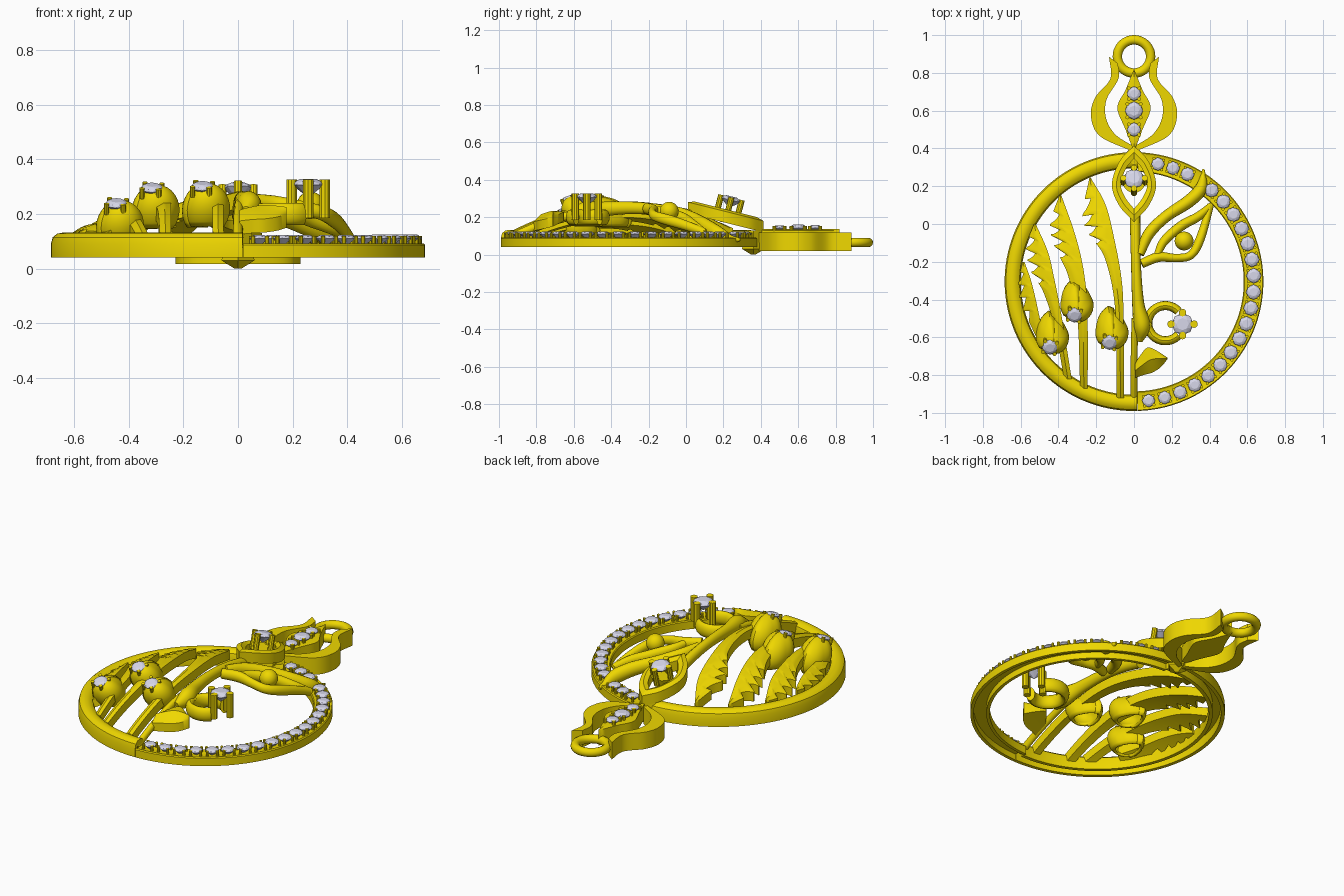
import bpy, bmesh, math
from mathutils import Vector, Matrix

if "Cube" in bpy.data.objects:
    bpy.data.objects.remove(bpy.data.objects["Cube"])

def material(name, col):
    m = bpy.data.materials.new(name)
    m.diffuse_color = col
    m.use_nodes = True
    m.node_tree.nodes["Principled BSDF"].inputs["Base Color"].default_value = m.diffuse_color
    return m
GOLD = material("gold", (0.86, 0.68, 0.0, 1))
STONE = material("stone", (0.68, 0.68, 0.82, 1))
CY = -0.305  # centre of the big hoop

def dome(x, y):
    return 0.11 + 0.17 * max(0, 1 - (x * x + (y - CY) ** 2) / 0.42)

def finish(bm, name, mat=GOLD, smooth=True):
    bmesh.ops.remove_doubles(bm, verts=bm.verts, dist=0.0004)
    bmesh.ops.recalc_face_normals(bm, faces=bm.faces)
    me = bpy.data.meshes.new(name)
    bm.to_mesh(me)
    bm.free()
    ob = bpy.data.objects.new(name, me)
    bpy.context.collection.objects.link(ob)
    me.materials.append(mat)
    if smooth:
        bpy.ops.object.select_all(action='DESELECT')
        ob.select_set(True)
        bpy.context.view_layer.objects.active = ob
        bpy.ops.object.shade_smooth_by_angle(angle=math.radians(35))
    return ob

def spline(pts, n):
    """Catmull-Rom resampling to n+1 points."""
    p = [Vector(q) for q in pts]
    p = [2 * p[0] - p[1]] + p + [2 * p[-1] - p[-2]]
    out = []
    for k in range(n + 1):
        u = k / n * (len(pts) - 1)
        i = min(int(u), len(pts) - 2)
        t = u - i
        a, b, c, d = p[i:i + 4]
        out.append(0.5 * (2 * b + (c - a) * t + (2 * a - 5 * b + 4 * c - d) * t * t
                          + (3 * b - a - 3 * c + d) * t ** 3))
    return out

def sweep(name, path, section, radii=None):
    """Carry a (side, up) section along a path."""
    bm, rows = bmesh.new(), []
    for i, p in enumerate(path):
        t = (path[min(i + 1, len(path) - 1)] - path[max(i - 1, 0)]).normalized()
        side = t.cross(Vector((0, 0, 1))).normalized()
        up, r = side.cross(t), radii[i] if radii else 1
        rows.append([bm.verts.new(p + side * s * r + up * u * r) for s, u in section])
    m = len(section)
    for a, b in zip(rows, rows[1:]):
        for j in range(m):
            bm.faces.new((a[j], a[(j + 1) % m], b[(j + 1) % m], b[j]))
    bm.faces.new(rows[0])
    bm.faces.new(rows[-1])
    return finish(bm, name)

OVAL = [(math.cos(a * math.tau / 16), 1.2 * math.sin(a * math.tau / 16)) for a in range(16)]

def strand(name, pts, drop=0.03, n=32):
    """Rounded wire through (x, y, radius) points, lying on the dome."""
    s = spline(pts, n)
    return sweep(name, [Vector((p.x, p.y, dome(p.x, p.y) - drop)) for p in s], OVAL, [p.z for p in s])

def plate(name, left, right, top, thick, n=30, crown=0.0, teeth=0, span=(0.2, 0.6), mirror=False):
    """Thick sheet between two edge curves; optional comb teeth on the left edge."""
    L, R, m = spline(left, n), spline(right, n), 6
    for i in range(n + 1):
        u = (i / n - span[0]) / (span[1] - span[0])
        if teeth and 0 <= u < 1:
            L[i] = L[i].lerp(R[i], 0.42 * max(0, 1 - 1.3 * ((u * teeth) % 1)) ** 0.7)
    bm = bmesh.new()
    for sx in ((1, -1) if mirror else (1,)):
        T, B = [], []
        for a, b in zip(L, R):
            q = [a.lerp(b, j / m) for j in range(m + 1)]
            z = [top(p.x, p.y) for p in q]
            T.append([bm.verts.new((p.x * sx, p.y, h + crown * (1 - abs(2 * j / m - 1))))
                      for j, (p, h) in enumerate(zip(q, z))])
            B.append([bm.verts.new((p.x * sx, p.y, h - thick)) for p, h in zip(q, z)])
        for i in range(n):
            for G in (T, B):
                for j in range(m):
                    bm.faces.new((G[i][j], G[i + 1][j], G[i + 1][j + 1], G[i][j + 1]))
            for j in (0, m):
                bm.faces.new((T[i][j], T[i + 1][j], B[i + 1][j], B[i][j]))
        for i in (0, n):
            for j in range(m):
                bm.faces.new((T[i][j], T[i][j + 1], B[i][j + 1], B[i][j]))
    return finish(bm, name)

# stones and their prongs collect in two shared meshes
gems, prongs = bmesh.new(), bmesh.new()

def gem(x, y, z, r, n_prong=4, pr=0.011, low=0.02, high=0.012, turn=0.0, tilt=0.0):
    M = Matrix.Translation((x, y, z)) @ Matrix.Rotation(tilt, 4, 'X')
    rings = []
    for rad, h, off in ((0.55, 0.34, 0), (0.85, 0.2, .5), (1, 0.03, 0), (1, -0.03, 0), (0.05, -0.8, 0)):
        rings.append([gems.verts.new(M @ Vector((rad * r * math.cos((k + off) * math.tau / 8),
                      rad * r * math.sin((k + off) * math.tau / 8), h * r))) for k in range(8)])
    gems.faces.new(rings[0])
    gems.faces.new(rings[-1])
    for i, (a, b) in enumerate(zip(rings, rings[1:])):
        for k in range(8):
            l = (k + 1) % 8
            if i == 0:
                fs = ((a[k], a[l], b[k]), (a[l], b[l], b[k]))
            elif i == 1:
                fs = ((a[k], b[k], b[l]), (a[k], b[l], a[l]))
            else:
                fs = ((a[k], a[l], b[l], b[k]),)
            for f in fs:
                gems.faces.new(f)
    for k in range(n_prong):
        a = turn + k * math.tau / n_prong
        P = M @ Matrix.Translation((r * 1.05 * math.cos(a), r * 1.05 * math.sin(a), (high - low) / 2))
        bmesh.ops.create_cone(prongs, cap_ends=True, segments=10, radius1=pr, radius2=pr,
                              depth=high + low, matrix=P)

# hoop: plain hollow half on the left, stone channel on the right
def arc(r, a0, a1, n=72):
    return [Vector((r * math.cos(a), CY + r * math.sin(a), 0)) for a in
            (math.radians(a0 + (a1 - a0) * k / n) for k in range(n + 1))]
half = [(.022, .04), (.043, .04), (.043, .09), (.036, .115), (.02, .128)]
sweep("hoop_plain_half", arc(0.642, 88, 271.5), half + [(0, .132)] + [(-s, u) for s, u in half[::-1]]
      + [(-.022, .095), (.022, .095)])
half = [(.034, .04), (.052, .04), (.052, .086), (.047, .092), (.034, .088)]
sweep("hoop_stone_half", arc(0.633, -88.5, 88), half + [(-s, u) for s, u in half[::-1]]
      + [(-.034, .076), (.034, .076)])
for d in [-83 + 7.8 * k for k in range(18)] + [63.5, 71, 78.5]:
    a = math.radians(d)
    r = 0.034 + 0.006 * math.cos(a)
    gem(0.635 * math.cos(a), CY + 0.635 * math.sin(a), 0.111, r, 4, 0.008, high=.008, turn=a + math.pi / 4)

# feathered fronds on the left
plate("frond_1", [(-.235, .25), (-.272, .05), (-.235, -.06), (-.155, -.18), (-.1, -.45), (-.092, -.92)],
      [(-.232, .25), (-.15, .1), (-.1, -.1), (-.065, -.3), (-.055, -.5), (-.052, -.92)],
      dome, .055, 80, .008, 4, (.12, .5))
plate("frond_2", [(-.392, .16), (-.445, 0), (-.42, -.12), (-.35, -.27), (-.3, -.5), (-.285, -.87)],
      [(-.388, .16), (-.32, -.03), (-.275, -.2), (-.25, -.38), (-.245, -.55), (-.245, -.87)],
      dome, .055, 80, .008, 4, (.12, .5))
plate("frond_3", [(-.53, 0), (-.57, -.12), (-.55, -.24), (-.48, -.36), (-.42, -.55), (-.37, -.82)],
      [(-.52, 0), (-.455, -.15), (-.42, -.3), (-.39, -.45), (-.365, -.6), (-.33, -.82)],
      dome, .05, 80, .008, 4, (.12, .55))
plate("frond_4", [(-.59, -.2), (-.61, -.3), (-.6, -.42), (-.55, -.53), (-.48, -.68)],
      [(-.58, -.2), (-.545, -.3), (-.52, -.4), (-.49, -.53), (-.44, -.66)],
      dome, .05, 64, .005, 4, (.15, .75))

# three hollow buds, each with an overlapping petal and a stone
def bud(name, x, y, zc, first=0, last=28, grow=1.0):
    bm, rows = bmesh.new(), []
    for i in range(11):
        ph = math.radians(-40 + 13 * i)
        row = []
        for k in range(first, last + 1):
            t = k * math.tau / 28
            r = (0.086 + 0.048 * max(0, 1 - abs((t + math.pi) % math.tau - math.pi) / 1.1) ** 1.3) \
                * math.cos(ph) * grow
            p = Matrix.Rotation(0.15, 2) @ Vector((r * math.sin(t), r * math.cos(t) - 0.03 * math.sin(ph)))
            row.append(bm.verts.new((x + p.x, y + p.y, zc + 0.097 * grow * math.sin(ph))))
        rows.append(row)
    for a, b in zip(rows, rows[1:]):
        for k in range(len(a) - 1):
            bm.faces.new((a[k], a[k + 1], b[k + 1], b[k]))
    ob = finish(bm, name)
    s = ob.modifiers.new("wall", 'SOLIDIFY')
    s.thickness = 0.014
    return ob

for i, (x, y, z) in enumerate([(-.115, -.575, .216), (-.3, -.43, .21), (-.43, -.6, .153)]):
    bud(f"bud_{i + 1}", x, y, z)
    bud(f"bud_petal_{i + 1}", x, y, z, -9, 1, 1.05)
    gem(x - .015, y - .052, z + .084, .042, 4, .01, .03, .01, .6, .35)

# central stem and the branches on the right
strand("lower_stem", [(0, -.95, .018), (0, -.75, .018), (.005, -.5, .018)])
strand("upper_stem", [(.03, -.62, .016), (.042, -.54, .045), (.022, -.42, .032), (.01, -.2, .026), (.005, .06, .028)])
strand("leaf_upper_vein", [(.03, -.16, .024), (.08, -.05, .03), (.17, .04, .03), (.29, .12, .034),
                           (.355, .19, .032), (.368, .29, .006)])
strand("leaf_lower_rim", [(.04, -.21, .024), (.13, -.175, .026), (.22, -.18, .022), (.3, -.165, .022),
                          (.35, -.08, .024), (.405, .1, .018)])
strand("leaf_inner_rim", [(.12, -.17, .018), (.16, -.09, .024), (.25, -.01, .026), (.34, .04, .024), (.41, .1, .016)])
bm = bmesh.new()
bmesh.ops.create_uvsphere(bm, u_segments=24, v_segments=14, radius=.05,
                          matrix=Matrix.Translation((.265, -.09, .232)))
finish(bm, "leaf_bead")
# small leaf at the foot of the stem
plate("small_leaf", [(.005, -.74), (.03, -.7), (.07, -.655), (.115, -.668), (.178, -.708)],
      [(.005, -.815), (.05, -.8), (.1, -.785), (.145, -.755), (.178, -.714)], dome, .05, 24, .025)
# open loop carrying the tall stone head, joined to the stem
loop = [Vector((.166 + .093 * math.cos(a), -.525 + .093 * math.sin(a), .2)) for a in
        (math.radians(42 + 276 * k / 36) for k in range(37))]
sweep("loop", loop, [(s * .024, u * .034) for s, u in OVAL])
sweep("loop_joint", [Vector((.03, -.54, .225)), Vector((.085, -.53, .205))], OVAL, [.03, .022])
gem(.257, -.53, .308, .058, 4, .02, .123, .018)

# tilted almond frame at the top of the hoop
plate("almond_frame", [(0, .415), (.075, .335), (.117, .21), (.08, .1), (0, .01)],
      [(0, .345), (.042, .295), (.07, .21), (.046, .14), (0, .08)],
      lambda x, y: .283 - .25 * y, .06, 32, .012, mirror=True)
gem(0, .24, .293, .054, 4, .016, .09, .013, tilt=-.25)
bm = bmesh.new()
bmesh.ops.create_cone(bm, cap_ends=True, segments=20, radius1=.04, radius2=.06, depth=.05,
                      matrix=Matrix.Translation((0, .225, .2)))
finish(bm, "almond_stone_seat")

# bail: lyre-shaped ribbons, stone-set lozenge, keel and hanging ring
plate("bail_ribbons", [(-.132, .885), (-.125, .77), (-.205, .67), (-.228, .57), (-.18, .465), (-.01, .385)],
      [(-.085, .85), (-.082, .77), (-.145, .66), (-.148, .56), (-.1, .475), (-.01, .415)],
      lambda x, y: .118, .1, 40, mirror=True)
plate("bail_lozenge", [(0, .82), (-.045, .71), (-.088, .615), (-.045, .5), (0, .38)],
      [(0, .82), (.045, .71), (.088, .615), (.045, .5), (0, .38)], lambda x, y: .13, .09, 24, .006)
for y, r in ((.69, .038), (.6, .048), (.5, .037)):
    gem(0, y, .144, r, 4, .01, high=.01, turn=math.pi / 4)
bm = bmesh.new()
bmesh.ops.create_cone(bm, cap_ends=True, segments=4, radius1=.012, radius2=.06, depth=.03,
                      matrix=Matrix.Translation((0, .36, .015)))
bmesh.ops.create_cone(bm, cap_ends=True, segments=4, radius1=.06, radius2=.05, depth=.1,
                      matrix=Matrix.Translation((0, .36, .08)))
finish(bm, "bail_keel")
bpy.ops.mesh.primitive_torus_add(location=(0, .887, .065), major_radius=.088, minor_radius=.025,
                                 major_segments=40, minor_segments=14)
ring = bpy.context.object
ring.name = "hanging_ring"
ring.data.materials.append(GOLD)
bpy.ops.object.shade_smooth_by_angle(angle=math.radians(35))

finish(gems, "stones", STONE, False)
finish(prongs, "stone_prongs")
